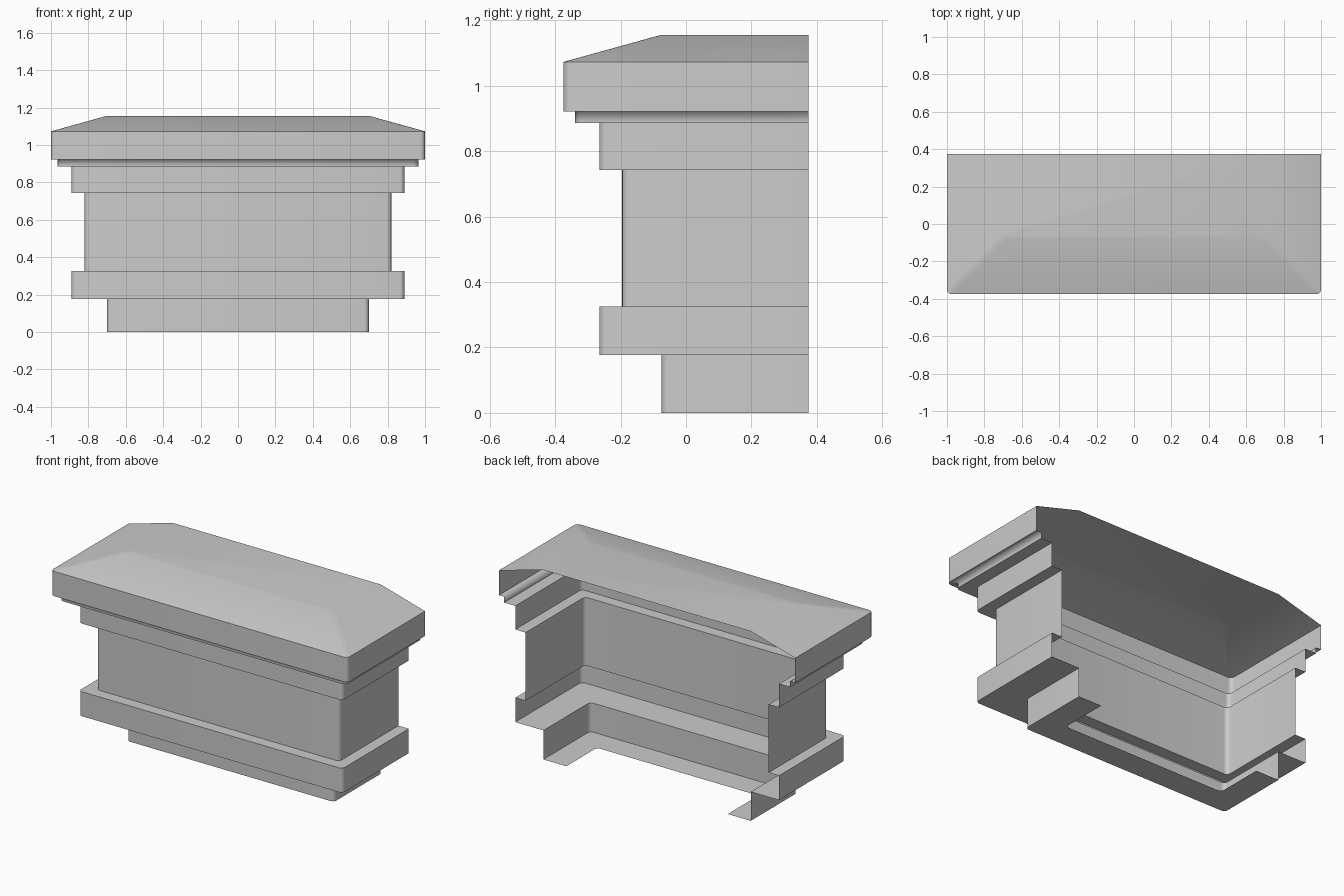
import bpy
import bmesh
from math import cos, sin, pi

cube = bpy.data.objects.get("Cube")
if cube:
    bpy.data.objects.remove(cube, do_unlink=True)

BACK = 0.375      # open rear plane
SHIFT = 0.625     # front of a course lies at y = SHIFT - half width
RADIUS = 0.025    # rounding of the two front corners
STEPS = 5

stone = bpy.data.materials.new("grey_stone")
stone.use_nodes = True
grey = (0.6, 0.6, 0.6, 1)
stone.diffuse_color = grey
stone.node_tree.nodes["Principled BSDF"].inputs["Base Color"].default_value = grey


def u_path(half):
    """Three-sided path, open at the back, with rounded front corners."""
    side = [(half, BACK)]
    for k in range(STEPS + 1):
        a = pi / 2 * k / STEPS
        side.append((half - RADIUS + RADIUS * cos(a),
                     SHIFT - half + RADIUS - RADIUS * sin(a)))
    return side + [(-x, y) for x, y in reversed(side)]


def course(name, profile, soft=(), lid=False):
    """Sweep a (half width, height) profile round the three sides."""
    bm = bmesh.new()
    rows = [[bm.verts.new((x, y, z)) for x, y in u_path(half)] for half, z in profile]
    for low, high in zip(rows, rows[1:]):
        for j in range(len(low) - 1):
            bm.faces.new((low[j], high[j], high[j + 1], low[j + 1]))
    if lid:
        bm.faces.new(rows[-1][::-1])
    for f in bm.faces:
        f.smooth = True
    # crisp arrises along the moulding, except the soft ones
    for i, row in enumerate(rows):
        if i not in soft:
            for a, b in zip(row, row[1:]):
                edge = bm.edges.get((a, b))
                if edge:
                    edge.smooth = False
    mesh = bpy.data.meshes.new(name)
    bm.to_mesh(mesh)
    bm.free()
    mesh.materials.append(stone)
    obj = bpy.data.objects.new(name, mesh)
    bpy.context.collection.objects.link(obj)


# Courses from the ground up
course("foot", [(0.545, 0), (0.7, 0), (0.7, 0.177)])
course("plinth", [(0.7, 0.177), (0.89, 0.177), (0.89, 0.326), (0.82, 0.326)])
course("body", [(0.82, 0.326), (0.82, 0.742)])
course("frieze", [(0.82, 0.742), (0.89, 0.742), (0.89, 0.886)])
course("cornice", [(0.89, 0.886), (0.965, 0.886), (0.965, 0.922),
                   (1, 0.922), (1, 1.073)], soft=(2,))
course("sloped_cap", [(1, 1.073), (0.7, 1.156)], soft=(1,), lid=True)
